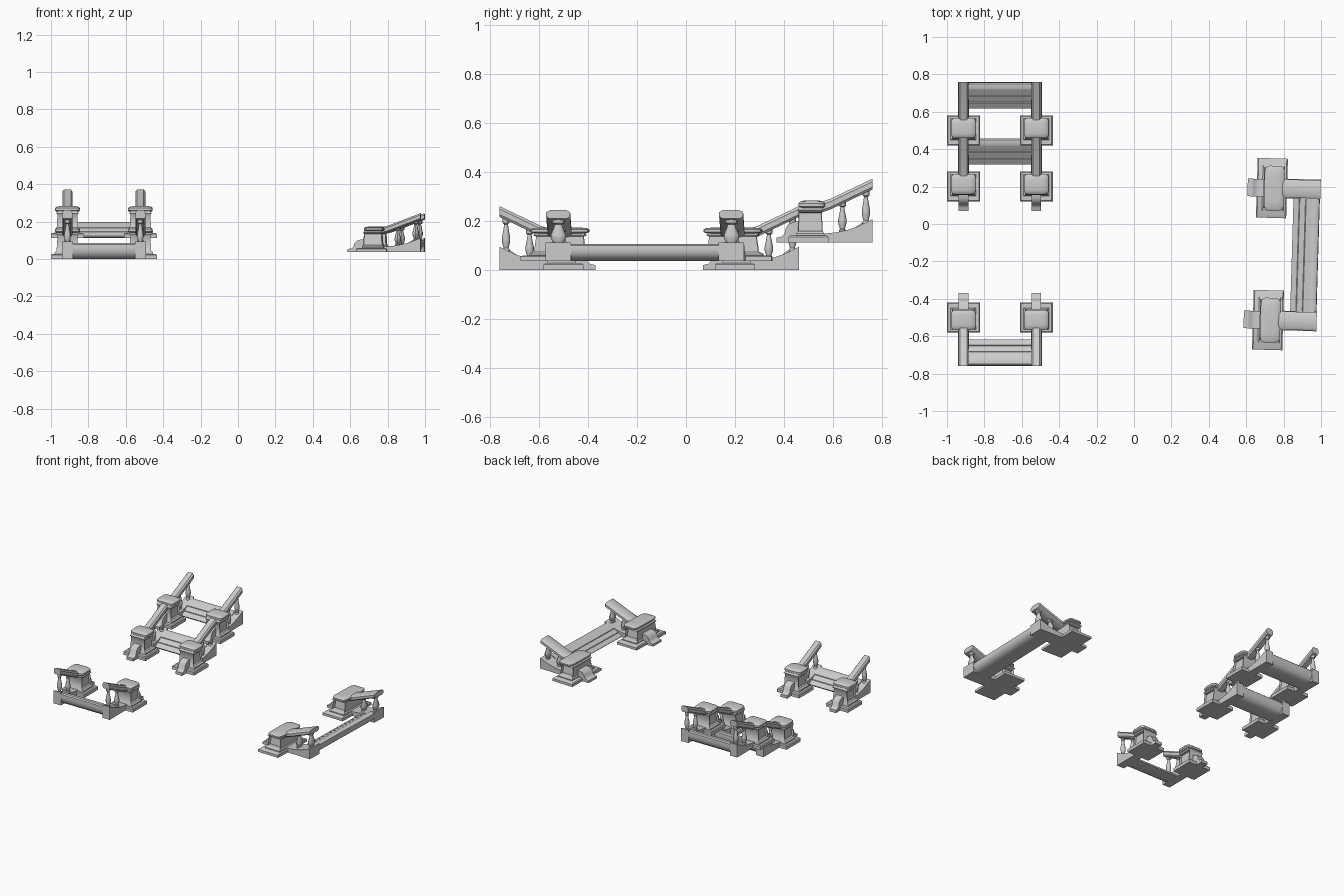
import bpy, bmesh, math
from mathutils import Matrix, Vector

if "Cube" in bpy.data.objects:
    bpy.data.objects.remove(bpy.data.objects["Cube"])

stone = bpy.data.materials.new("light_grey_stone")
stone.diffuse_color = (0.6, 0.6, 0.6, 1)
stone.use_nodes = True
stone.node_tree.nodes["Principled BSDF"].inputs["Base Color"].default_value = stone.diffuse_color

SIDE = 0.195      # post offset from the middle of a flight
PY = 0.137        # post centre, measured from the front toe


def extrude(bm, pts, x0, x1):
    """Solid with a (y, z) outline, running from x0 to x1."""
    a = [bm.verts.new((x0, y, z)) for y, z in pts]
    b = [bm.verts.new((x1, y, z)) for y, z in pts]
    n = len(pts)
    bm.faces.new(a)
    bm.faces.new(b[::-1])
    for i in range(n):
        j = (i + 1) % n
        bm.faces.new((a[j], a[i], b[i], b[j]))


def loft(bm, rings):
    """Join closed rings of points and cap both ends."""
    vs = [[bm.verts.new(p) for p in r] for r in rings]
    n = len(vs[0])
    bands = []
    for lo, hi in zip(vs, vs[1:]):
        bands.append([bm.faces.new((lo[i], lo[(i + 1) % n], hi[(i + 1) % n], hi[i])) for i in range(n)])
    bm.faces.new(vs[0][::-1])
    bm.faces.new(vs[-1])
    return bands


def rect(cx, cy, hx, hy, z):
    return [(cx - hx, cy - hy, z), (cx + hx, cy - hy, z), (cx + hx, cy + hy, z), (cx - hx, cy + hy, z)]


def rounded(cx, cy, hx, hy, z, r):
    pts = []
    for k, (sx, sy) in enumerate(((1, 1), (-1, 1), (-1, -1), (1, -1))):
        for s in range(4):
            a = math.radians(90 * k + 30 * s)
            pts.append((cx + sx * (hx - r) + r * math.cos(a), cy + sy * (hy - r) + r * math.sin(a), z))
    return pts


# ---- parts of one side, centred on x = cx
def base_plate(bm, cx):
    loft(bm, [rect(cx, 0.13, 0.088, 0.081, 0), rect(cx, 0.13, 0.088, 0.081, 0.022),
              rect(cx, 0.13, 0.082, 0.075, 0.028)])


def front_scroll(bm, cx):
    extrude(bm, [(0, 0), (0, 0.02), (0.022, 0.025), (0.031, 0.034), (0.037, 0.058), (0.05, 0.076),
                 (0.07, 0.084), (0.1, 0.088), (0.1, 0)], cx - 0.026, cx + 0.026)


def post(bm, cx):
    dims = [(0.068, 0.058, 0.02), (0.068, 0.058, 0.036), (0.058, 0.051, 0.046),
            (0.053, 0.047, 0.124), (0.06, 0.052, 0.132), (0.05, 0.043, 0.147)]
    bands = loft(bm, [rect(cx, PY, *d) for d in dims])
    panels = [f for f in bands[2] if abs(f.calc_center_median().x - cx) > 0.03]
    bmesh.ops.inset_individual(bm, faces=panels, thickness=0.01, depth=0)
    bmesh.ops.inset_individual(bm, faces=panels, thickness=0.003, depth=-0.014)


def post_cap(bm, cx):
    rows = [(0.058, 0.046, 0.14), (0.066, 0.054, 0.147), (0.066, 0.054, 0.16),
            (0.06, 0.048, 0.167), (0.04, 0.03, 0.171)]
    loft(bm, [rounded(cx, 0.143, hx, hy, z, 0.022) for hx, hy, z in rows])


def stringer(bm, cx):
    extrude(bm, [(0.17, 0), (0.17, 0.036), (0.2, 0.037), (0.24, 0.041), (0.285, 0.05), (0.33, 0.065),
                 (0.39, 0.094), (0.39, 0)], cx - 0.029, cx + 0.029)


def handrail(bm, cx):
    sec = [(-0.02, -0.044), (0.02, -0.044), (0.027, -0.034), (0.027, -0.012), (0.018, 0), (-0.018, 0),
           (-0.027, -0.012), (-0.027, -0.034)]
    rings = [[(cx + x, y, z + dz) for x, dz in sec]
             for y, z in ((0.39, 0.26), (0.22, 0.179), (0.15, 0.155))]
    loft(bm, rings)


def balusters(bm, cx):
    prof = [(0.014, 0), (0.014, 0.08), (0.01, 0.12), (0.017, 0.3), (0.017, 0.42), (0.01, 0.68),
            (0.008, 0.8), (0.014, 0.84), (0.014, 1)]
    for y, z0, z1 in ((0.268, 0.04, 0.17), (0.364, 0.072, 0.215)):
        loft(bm, [[(cx + r * math.cos(i * math.pi / 6), y + r * math.sin(i * math.pi / 6), z0 + t * (z1 - z0))
                   for i in range(12)] for r, t in prof])


def step(bm):
    """Sloped step of three planks with a rounded belly."""
    top = []
    for i in range(3):                        # planks with small grooves between
        for t in (i / 3 + 0.02, (i + 1) / 3 - 0.02):
            top.append((0.245 + 0.102 * t, 0.01 + 0.07 * t))
        if i < 2:
            t = (i + 1) / 3
            top.append((0.245 + 0.102 * t + 0.002, 0.01 + 0.07 * t - 0.004))
    belly = [(0.355, 0.085), (0.378, 0.085), (0.386, 0.078), (0.388, 0.055), (0.384, 0.034),
             (0.373, 0.016), (0.357, 0.005), (0.335, 0), (0.275, 0), (0.252, 0.003)]
    extrude(bm, top + belly, -SIDE + 0.02, SIDE - 0.02)


def finish(name, bm, matrix):
    bmesh.ops.recalc_face_normals(bm, faces=bm.faces)
    bm.transform(matrix)
    me = bpy.data.meshes.new(name)
    bm.to_mesh(me)
    bm.free()
    me.materials.append(stone)
    ob = bpy.data.objects.new(name, me)
    bpy.context.collection.objects.link(ob)
    bpy.ops.object.select_all(action='DESELECT')
    ob.select_set(True)
    bpy.context.view_layer.objects.active = ob
    bpy.ops.object.shade_smooth_by_angle(angle=math.radians(35))


# ---- four flights: two stacked, one facing back, one wide and low on the right
T, R = Matrix.Translation, Matrix.Rotation
flights = {
    "lower_flight": T((-0.717, 0.07, 0)),
    "upper_flight": T((-0.717, 0.37, 0.112)),
    "front_flight": T((-0.717, -0.37, 0)) @ R(math.pi, 4, 'Z'),
    "wide_flight": T((0.597, -0.157, 0.037)) @ R(math.radians(-91.7), 4, 'Z')
                   @ Matrix.Diagonal((1.81, 1.0, 0.8, 1)),
}
sides = {"base_plates": base_plate, "front_scrolls": front_scroll, "posts": post, "post_caps": post_cap,
         "stringers": stringer, "handrails": handrail, "balusters": balusters}
for flight, m in flights.items():
    for part, make in sides.items():
        bm = bmesh.new()
        for s in (-1, 1):
            make(bm, s * SIDE)
        finish(flight + "_" + part, bm, m)
    bm = bmesh.new()
    step(bm)
    finish(flight + "_step", bm, m)
